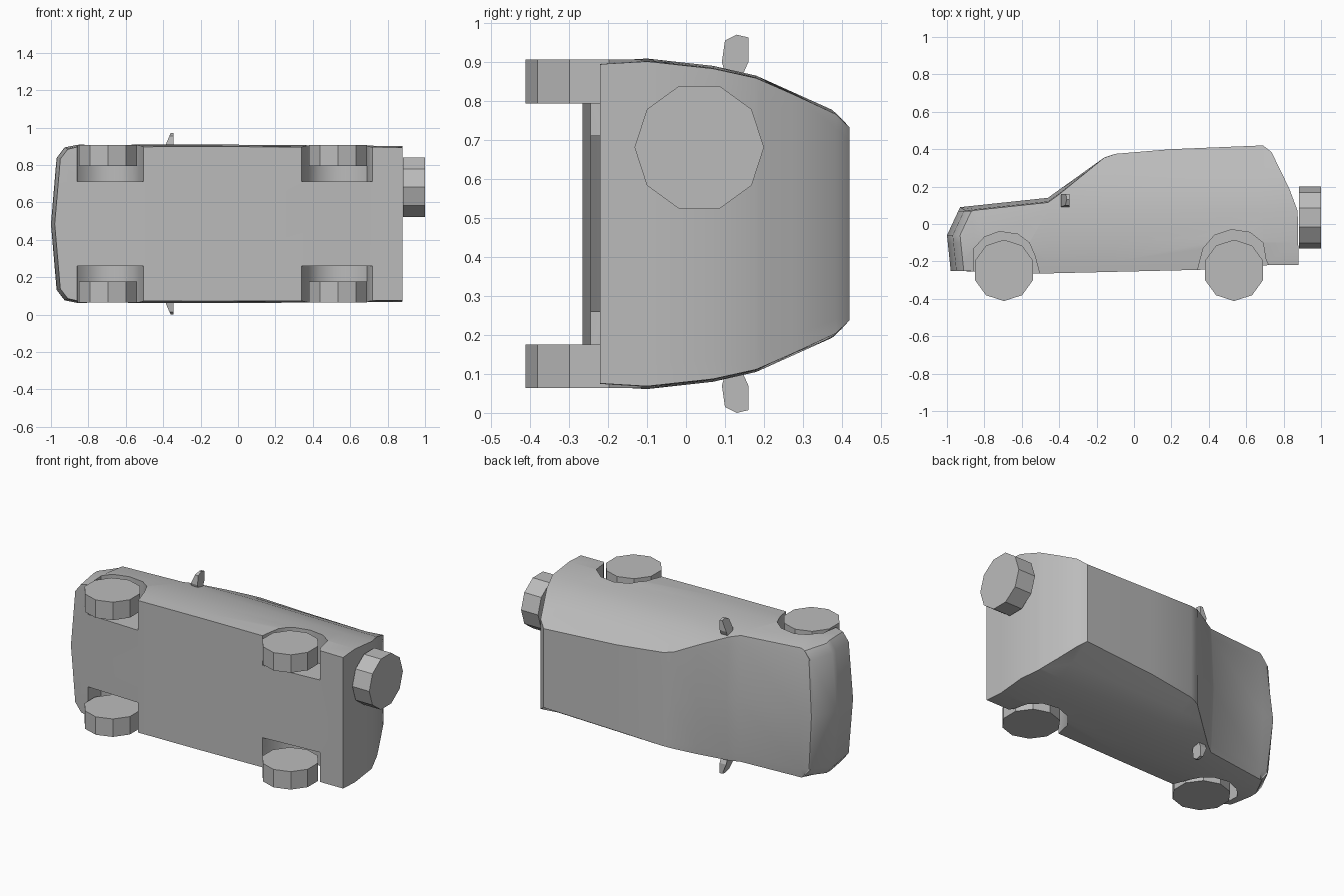
import bpy, bmesh
from math import sin, cos, pi, radians

if "Cube" in bpy.data.objects:
    bpy.data.objects.remove(bpy.data.objects["Cube"])

MID = 0.485  # height of the vehicle's centre plane (it lies on its side)

grey = bpy.data.materials.new("plain_grey")
grey.use_nodes = True
colour = (0.5, 0.5, 0.5, 1)
grey.diffuse_color = colour
grey.node_tree.nodes["Principled BSDF"].inputs["Base Color"].default_value = colour


def finish(name, bm):
    bmesh.ops.recalc_face_normals(bm, faces=bm.faces)
    mesh = bpy.data.meshes.new(name)
    bm.to_mesh(mesh)
    bm.free()
    mesh.materials.append(grey)
    obj = bpy.data.objects.new(name, mesh)
    bpy.context.collection.objects.link(obj)
    return obj


def loft(points, steps, place):
    """Closed outline repeated at each step, with capped ends."""
    bm = bmesh.new()
    rings = [[bm.verts.new(place(u, v, h)) for u, v in points] for h in steps]
    n = len(points)
    for a, b in zip(rings, rings[1:]):
        for i in range(n):
            j = (i + 1) % n
            bm.faces.new((a[i], a[j], b[j], b[i]))
    bm.faces.new(rings[0])
    bm.faces.new(rings[-1])
    return bm


def clamp(t):
    return max(0.0, min(1.0, t))


def interp(table, t):
    for (a, p), (b, q) in zip(table, table[1:]):
        if t <= b:
            return p + (q - p) * clamp((t - a) / (b - a))
    return table[-1][1]


def polygon(cx, cy, r, start):
    return [(cx + r * cos(start + i * pi / 5), cy + r * sin(start + i * pi / 5))
            for i in range(10)]


# Body: side outline extruded across, sliced, then shaped to its width
outline = [(-0.98, -0.25), (-1.0, -0.06), (-0.93, 0.09), (-0.46, 0.14),
           (-0.16, 0.355), (-0.10, 0.375), (0.2, 0.40), (0.69, 0.42),
           (0.735, 0.385), (0.83, 0.19), (0.875, 0.07), (0.88, -0.22),
           (0.72, -0.22), (0.35, -0.245), (-0.5, -0.265)]
half_width = [(-0.27, 0.412), (-0.2, 0.418), (-0.1, 0.424), (0.07, 0.405),
              (0.18, 0.38), (0.38, 0.29), (0.42, 0.25)]
nose_sweep = [(0, 0), (0.87, 0.03), (1, 0.07)]

bm = loft(outline, (-1, -0.87, 0, 0.87, 1), lambda x, y, s: (x, y, s))
cuts = [((x, 0, 0), (1, 0, 0)) for x in (-0.85, -0.46, -0.10, 0.69)]
cuts += [((0, y, 0), (0, 1, 0)) for y in (-0.2, -0.1, 0.07, 0.18, 0.28)]
for co, no in cuts:
    bmesh.ops.bisect_plane(bm, geom=bm.verts[:] + bm.edges[:] + bm.faces[:],
                           dist=1e-5, plane_co=co, plane_no=no)
for v in bm.verts:
    x, y, s = v.co
    if y > 0.08:
        y -= 0.025 * s * s * clamp((-0.15 - x) / 0.25)
    w = interp(half_width, y) * (1 - 0.02 * max(0, x))
    if x < -0.9:
        w *= 0.965
        x += interp(nose_sweep, abs(s))
    v.co = (x, y, MID + s * w)
body = finish("body", bm)

# Wheel wells
front_arch = [(-0.865, -0.4), (-0.855, -0.13), (-0.80, -0.07), (-0.72, -0.04),
              (-0.62, -0.055), (-0.56, -0.10), (-0.53, -0.17), (-0.505, -0.265),
              (-0.505, -0.4)]
rear_arch = [(0.34, -0.4), (0.34, -0.245), (0.37, -0.13), (0.43, -0.06),
             (0.52, -0.03), (0.62, -0.045), (0.69, -0.10), (0.705, -0.19),
             (0.72, -0.22), (0.72, -0.4)]
bpy.context.view_layer.objects.active = body
for arch in (front_arch, rear_arch):
    for side in (-1, 1):
        cutter = finish("well_cutter", loft(
            arch, (0.226, 0.6), lambda x, y, h: (x, y, MID + side * h)))
        cutter.hide_render = True
        mod = body.modifiers.new("well", 'BOOLEAN')
        mod.operation = 'DIFFERENCE'
        mod.solver = 'EXACT'
        mod.object = cutter
        bpy.ops.object.modifier_apply(modifier=mod.name)
        bpy.data.objects.remove(cutter)

body.select_set(True)
bpy.ops.object.shade_smooth_by_angle(angle=radians(38))
body.select_set(False)

# Road wheels
for axle, x in (("front", -0.695), ("rear", 0.535)):
    for label, side in (("lower", -1), ("upper", 1)):
        finish(f"{axle}_wheel_{label}", loft(
            polygon(x, -0.248, 0.164, pi / 2), (0.309, 0.421),
            lambda u, v, h: (u, v, MID + side * h)))

# Spare wheel on the tailgate
finish("spare_wheel", loft(polygon(0.034, 0.681, 0.166, 0), (0.883, 1.0),
                           lambda y, z, h: (h, y, z)))

# Door mirrors, swept back towards the tip
mirror = [(0.105, 0.37), (0.092, 0.415), (0.10, 0.47), (0.13, 0.485),
          (0.16, 0.478), (0.16, 0.415), (0.14, 0.37)]
for label, side in (("lower", -1), ("upper", 1)):
    finish(f"mirror_{label}", loft(
        mirror, (0, 1),
        lambda y, h, t: (-0.345 if t else -0.39 + 0.03 * clamp((h - 0.42) / 0.065),
                         y, MID + side * h)))
